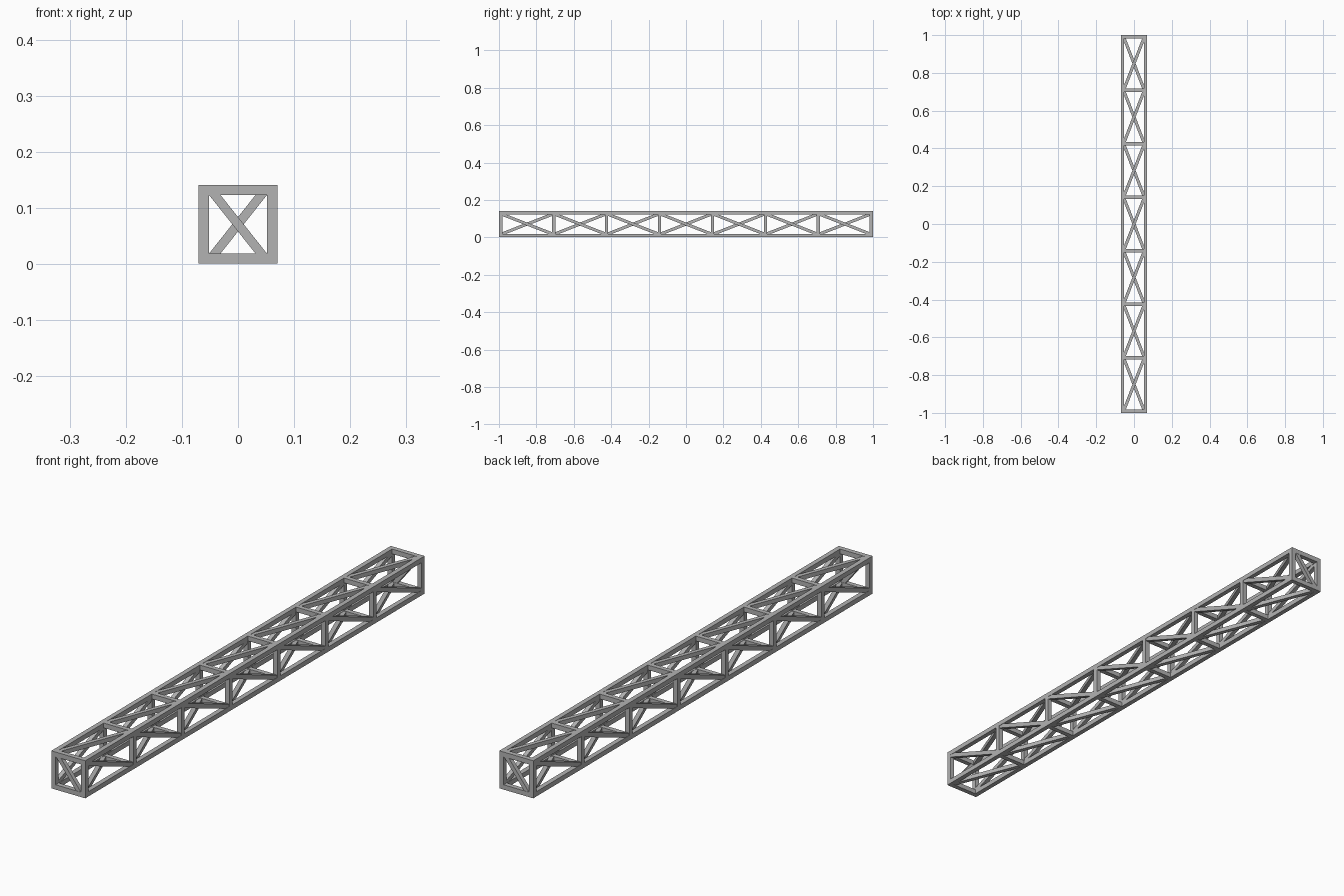
import bpy, bmesh, math
from mathutils import Matrix, Vector

if "Cube" in bpy.data.objects:
    bpy.data.objects.remove(bpy.data.objects["Cube"])

T = 0.018            # chord and strut thickness
D = 0.016            # brace thickness
C = 0.061            # chord centre offset from the truss axis
MID = 0.071          # height of the truss axis
BAYS = 7
END = 1.0 - T / 2    # centre of the end frames
STEP = 2 * END / BAYS
STATIONS = [-END + i * STEP for i in range(BAYS + 1)]

steel = bpy.data.materials.new("steel grey")
steel.diffuse_color = (0.45, 0.45, 0.45, 1)
steel.use_nodes = True
steel.node_tree.nodes["Principled BSDF"].inputs["Base Color"].default_value = steel.diffuse_color


def add_bar(bm, a, b, size, up):
    """Square bar from a to b, one pair of sides facing along up."""
    a, b, up = Vector(a), Vector(b), Vector(up)
    axis = (b - a).normalized()
    side = axis.cross(up).normalized()
    rot = Matrix((side, axis, side.cross(axis))).transposed().to_4x4()
    scale = Matrix.Diagonal((size, (b - a).length, size, 1))
    bmesh.ops.create_cube(bm, size=1, matrix=Matrix.Translation((a + b) / 2) @ rot @ scale)


def finish(name, bm):
    mesh = bpy.data.meshes.new(name)
    bm.to_mesh(mesh)
    bm.free()
    obj = bpy.data.objects.new(name, mesh)
    obj.location.z = MID
    mesh.materials.append(steel)
    bpy.context.collection.objects.link(obj)


def four_sides(bm):
    """Repeat the top side's bars around the long axis."""
    geom = bm.verts[:] + bm.edges[:] + bm.faces[:]
    for k in range(1, 4):
        copy = bmesh.ops.duplicate(bm, geom=geom)["geom"]
        verts = [v for v in copy if isinstance(v, bmesh.types.BMVert)]
        bmesh.ops.rotate(bm, verts=verts, cent=(0, 0, 0),
                         matrix=Matrix.Rotation(k * math.pi / 2, 3, 'Y'))


# Four long chords
bm = bmesh.new()
add_bar(bm, (C, -1, C), (C, 1, C), T, (0, 0, 1))
four_sides(bm)
finish("long_chords", bm)

# Square frame of struts at every station
bm = bmesh.new()
for y in STATIONS:
    add_bar(bm, (-C + T / 2, y, C), (C - T / 2, y, C), T, (0, 0, 1))
four_sides(bm)
finish("frame_struts", bm)

# One diagonal brace per bay on each side
bm = bmesh.new()
for y0, y1 in zip(STATIONS, STATIONS[1:]):
    add_bar(bm, (-0.052, y0 + 0.008, C), (0.052, y1 - 0.008, C), D, (0, 0, 1))
four_sides(bm)
finish("side_braces", bm)

# One diagonal brace in each end frame
bm = bmesh.new()
for s in (-1, 1):
    add_bar(bm, (s * 0.046, s * END, 0.058), (-s * 0.046, s * END, -0.058), D, (0, 1, 0))
finish("end_braces", bm)
